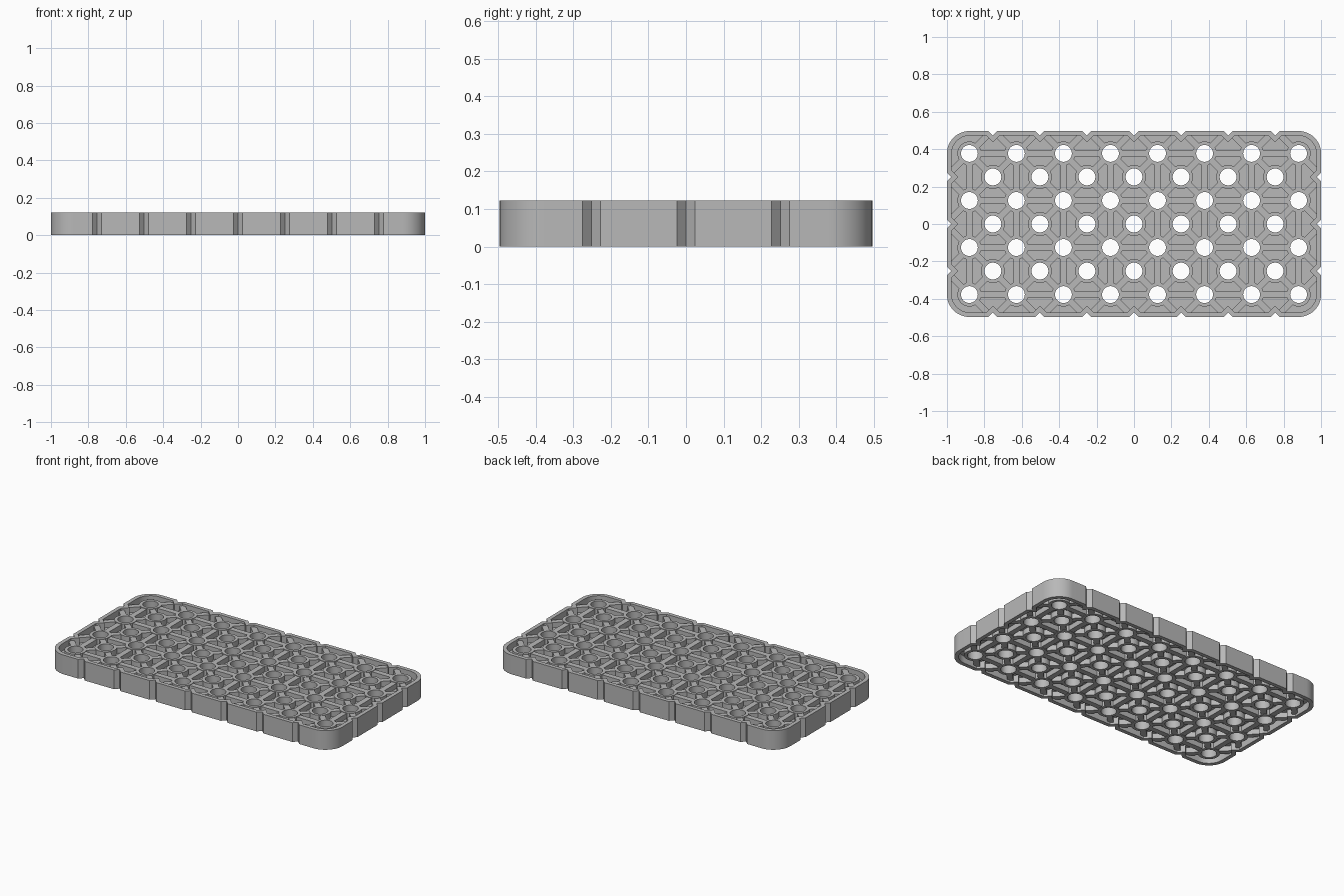
import bpy, bmesh
from math import pi, cos, sin, sqrt
from mathutils import Vector, Matrix

cube = bpy.data.objects.get("Cube")
if cube:
    bpy.data.objects.remove(cube, do_unlink=True)

PITCH = 0.2515            # spacing of the cells
COLS, ROWS = 8, 4
HX, HY = 1.0, 0.497       # half size of the plate
HEIGHT = 0.122
MID = HEIGHT / 2
RADIUS = 0.12             # rounded corners
NOTCH = 0.024             # depth of the edge notches
RIM = 0.025
HOLE, RING = 0.045, 0.064

grey = bpy.data.materials.new("mid_grey")
grey.use_nodes = True
colour = (0.48, 0.48, 0.48, 1)
grey.diffuse_color = colour
grey.node_tree.nodes["Principled BSDF"].inputs["Base Color"].default_value = colour


def outline(inset):
    """Rounded rectangle with a V notch at every cell boundary."""
    hx, hy, r = HX - inset, HY - inset, RADIUS - inset
    half = NOTCH + inset * (sqrt(2) - 1)
    pts = []
    for side in range(4):
        lengthwise = side % 2 == 0
        count = COLS if lengthwise else ROWS
        run, off = (hx, hy) if lengthwise else (hy, hx)
        turn = Matrix.Rotation(side * pi / 2, 2)
        local = []
        for i in range(1, count):
            u = (i - count / 2) * PITCH
            local += [(u - half, -off), (u, half - off), (u + half, -off)]
        for k in range(13):
            a = -pi / 2 + k * pi / 24
            local.append((run - r + r * cos(a), -off + r + r * sin(a)))
        pts += [turn @ Vector(p) for p in local]
    return pts


def circle(centre, radius, n=32):
    return [centre + Vector((cos(2 * pi * k / n), sin(2 * pi * k / n))) * radius
            for k in range(n)]


def slab(name, loops, thickness):
    """Filled flat profile with holes, extruded about the middle height."""
    curve = bpy.data.curves.new(name, "CURVE")
    curve.dimensions = "2D"
    curve.fill_mode = "BOTH"
    curve.extrude = thickness / 2
    for loop in loops:
        spline = curve.splines.new("POLY")
        spline.points.add(len(loop) - 1)
        for point, p in zip(spline.points, loop):
            point.co = (p.x, p.y, 0, 1)
        spline.use_cyclic_u = True
    obj = bpy.data.objects.new(name, curve)
    bpy.context.collection.objects.link(obj)
    obj.location.z = MID
    finish(obj, convert=True)


def finish(obj, convert=False):
    bpy.ops.object.select_all(action="DESELECT")
    obj.select_set(True)
    bpy.context.view_layer.objects.active = obj
    if convert:
        bpy.ops.object.convert(target="MESH")
        obj = bpy.context.object
        bm = bmesh.new()
        bm.from_mesh(obj.data)
        bmesh.ops.remove_doubles(bm, verts=bm.verts, dist=0.0001)
        bmesh.ops.recalc_face_normals(bm, faces=bm.faces)
        bm.to_mesh(obj.data)
        bm.free()
    obj.data.materials.clear()
    obj.data.materials.append(grey)
    bpy.ops.object.shade_smooth_by_angle(angle=pi / 6)


# Hole centres: one in each cell and one at each inner cell corner
cells = {(i, j): Vector(((i - COLS / 2 + 0.5) * PITCH, (j - ROWS / 2 + 0.5) * PITCH))
         for i in range(COLS) for j in range(ROWS)}
corners = [Vector(((i - COLS / 2) * PITCH, (j - ROWS / 2) * PITCH))
           for i in range(1, COLS) for j in range(1, ROWS)]
holes = list(cells.values()) + corners

# Outer wall, thin web and hole collars
slab("rim", [outline(0), outline(RIM)], HEIGHT)
slab("web", [outline(RIM / 2)] + [circle(c, HOLE + 0.004) for c in holes], 0.03)
slab("hole_collars", [circle(c, r) for c in holes for r in (HOLE, RING)], HEIGHT - 0.02)

# Ribs, straight between cells and diagonal to the cell corners
bm = bmesh.new()


def rib(start, end, width=0.035):
    d = end - start
    mid = (start + end) / 2
    place = (Matrix.Translation((mid.x, mid.y, MID))
             @ Matrix.Rotation(Vector((1, 0)).angle_signed(d) * -1, 4, "Z")
             @ Matrix.Diagonal((d.length, width, HEIGHT - 0.026, 1)))
    bmesh.ops.create_cube(bm, size=1, matrix=place)


gap = 0.055
for (i, j), c in cells.items():
    for step in ((1, 0), (0, 1)):
        other = cells.get((i + step[0], j + step[1]))
        if other:
            d = (other - c).normalized() * gap
            rib(c + d, other - d)
    for sx in (-1, 1):
        for sy in (-1, 1):
            off_x = not 0 <= i + sx < COLS
            off_y = not 0 <= j + sy < ROWS
            if off_x and off_y:
                continue
            d = Vector((sx, sy)).normalized()
            reach = 0.143 if off_x or off_y else PITCH / sqrt(2) - gap
            rib(c + d * gap, c + d * reach)

mesh = bpy.data.meshes.new("ribs")
bm.to_mesh(mesh)
bm.free()
ribs = bpy.data.objects.new("ribs", mesh)
bpy.context.collection.objects.link(ribs)
finish(ribs)
